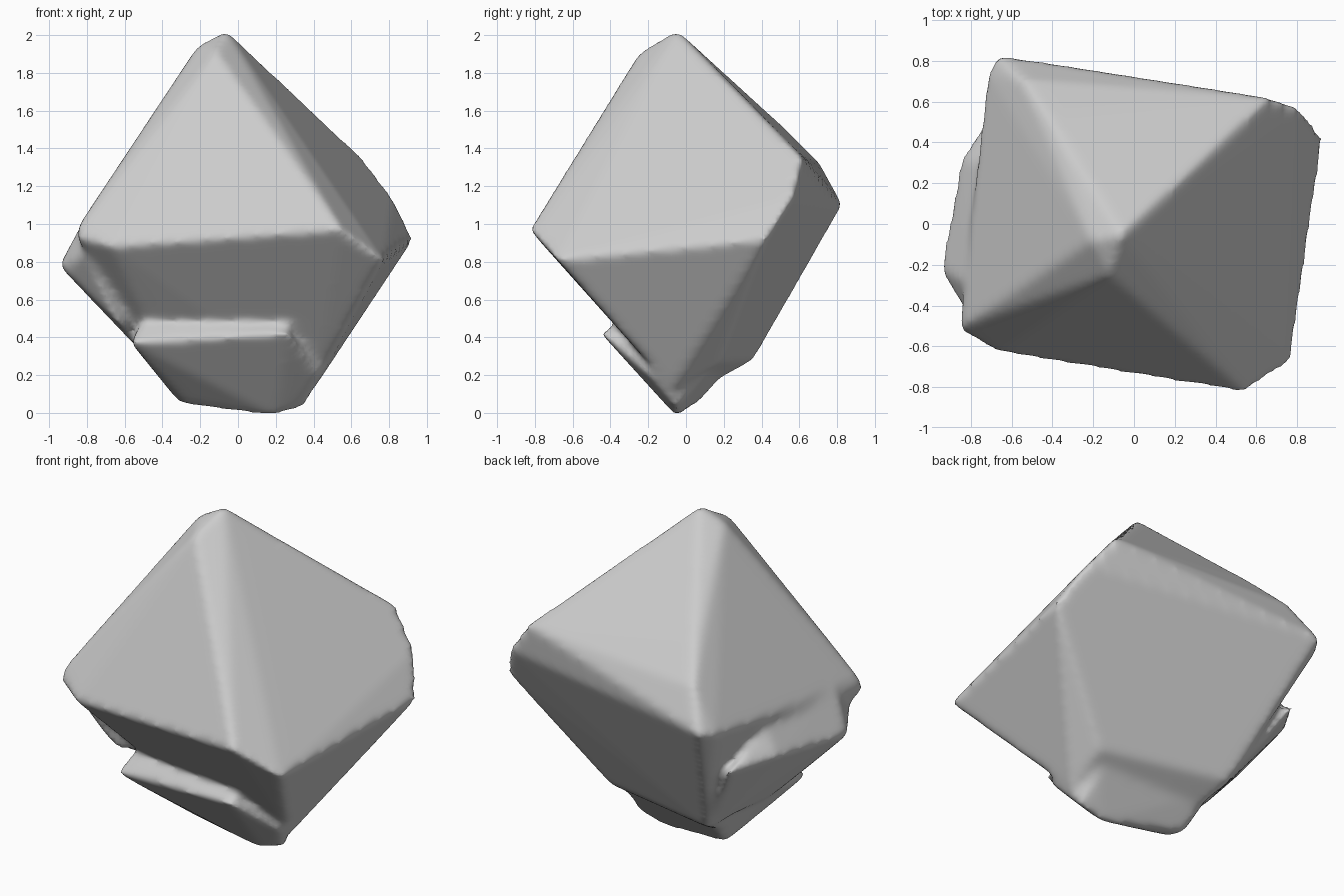
import bpy, bmesh

if "Cube" in bpy.data.objects:
    bpy.data.objects.remove(bpy.data.objects["Cube"])

stone = bpy.data.materials.new("stone_grey")
stone.use_nodes = True
GREY = (0.6, 0.6, 0.6, 1)
stone.diffuse_color = GREY
stone.node_tree.nodes["Principled BSDF"].inputs["Base Color"].default_value = GREY


def add_hull(target, points):
    """Append the convex chunk spanned by the points."""
    bm = bmesh.new()
    for p in points:
        bm.verts.new(p)
    res = bmesh.ops.convex_hull(bm, input=bm.verts)
    loose = {g for g in res["geom_interior"] + res["geom_unused"]
             if isinstance(g, bmesh.types.BMVert)}
    bmesh.ops.delete(bm, geom=list(loose), context="VERTS")
    bmesh.ops.recalc_face_normals(bm, faces=bm.faces)
    temp = bpy.data.meshes.new("chunk")
    bm.to_mesh(temp)
    bm.free()
    target.from_mesh(temp)
    bpy.data.meshes.remove(temp)


# Corner groups of the main eight-sided crystal
apex = [(-.06, -.05, 2.03), (-.21, -.08, 1.95), (-.12, -.25, 1.91)]
front_left_corner = [(-.86, -.52, .93), (-.67, -.63, .88), (-.84, -.5, 1)]
front_right_corner = [(.55, -.83, .97), (.77, -.68, .81)]
back_right_corner = [(.66, .62, 1.35), (.82, .57, 1.14), (.93, .43, .92)]
back_left_corner = [(-.67, .83, 1.1), (-.72, .74, 1.08),
                    (-.55, .71, 1.32), (-.42, .52, 1.51)]
underside = [(.4, -.07, .12), (-.3, .05, .11), (-.4, .36, .28), (.4, .18, .27)]

# Lower chunk forming the front shelf and the bottom ridge
shelf = [(-.57, -.38, .37), (.27, -.45, .42), (-.52, -.3, .47), (.24, -.34, .49),
         (.44, -.2, .2), (.36, -.05, .03), (.2, -.05, -.02), (-.31, .06, .05),
         (-.28, -.04, .06), (-.55, -.05, .38), (.33, .1, .2), (-.36, .23, .24)]

# Swelling of the left flank, blending into the edge above and the shelf below
flank = [(-.95, -.22, .78), (-.9, -.28, .74), (-.85, .32, .82), (-.68, .58, .77),
         (-.82, -.3, 1.02), (-.76, .3, .97), (-.81, -.46, .85),
         (-.63, -.3, .47), (-.55, -.05, .36), (-.5, .42, .45), (-.4, .3, .27),
         (-.3, .1, .5)]

bm = bmesh.new()
add_hull(bm, apex + front_left_corner + front_right_corner
         + back_right_corner + back_left_corner + underside)
add_hull(bm, shelf)
add_hull(bm, flank)
mesh = bpy.data.meshes.new("crystal_boulder")
bm.to_mesh(mesh)
bm.free()
mesh.materials.append(stone)

boulder = bpy.data.objects.new("crystal_boulder", mesh)
bpy.context.collection.objects.link(boulder)
bpy.context.view_layer.objects.active = boulder
boulder.select_set(True)

# Fuse the chunks and wear down the edges
fuse = boulder.modifiers.new("fuse", "REMESH")
fuse.mode = "VOXEL"
fuse.voxel_size = 0.022
fuse.use_smooth_shade = True
wear = boulder.modifiers.new("wear", "SMOOTH")
wear.factor = 0.5
wear.iterations = 12
for name in ("fuse", "wear"):
    bpy.ops.object.modifier_apply(modifier=name)
bpy.ops.object.shade_smooth()
